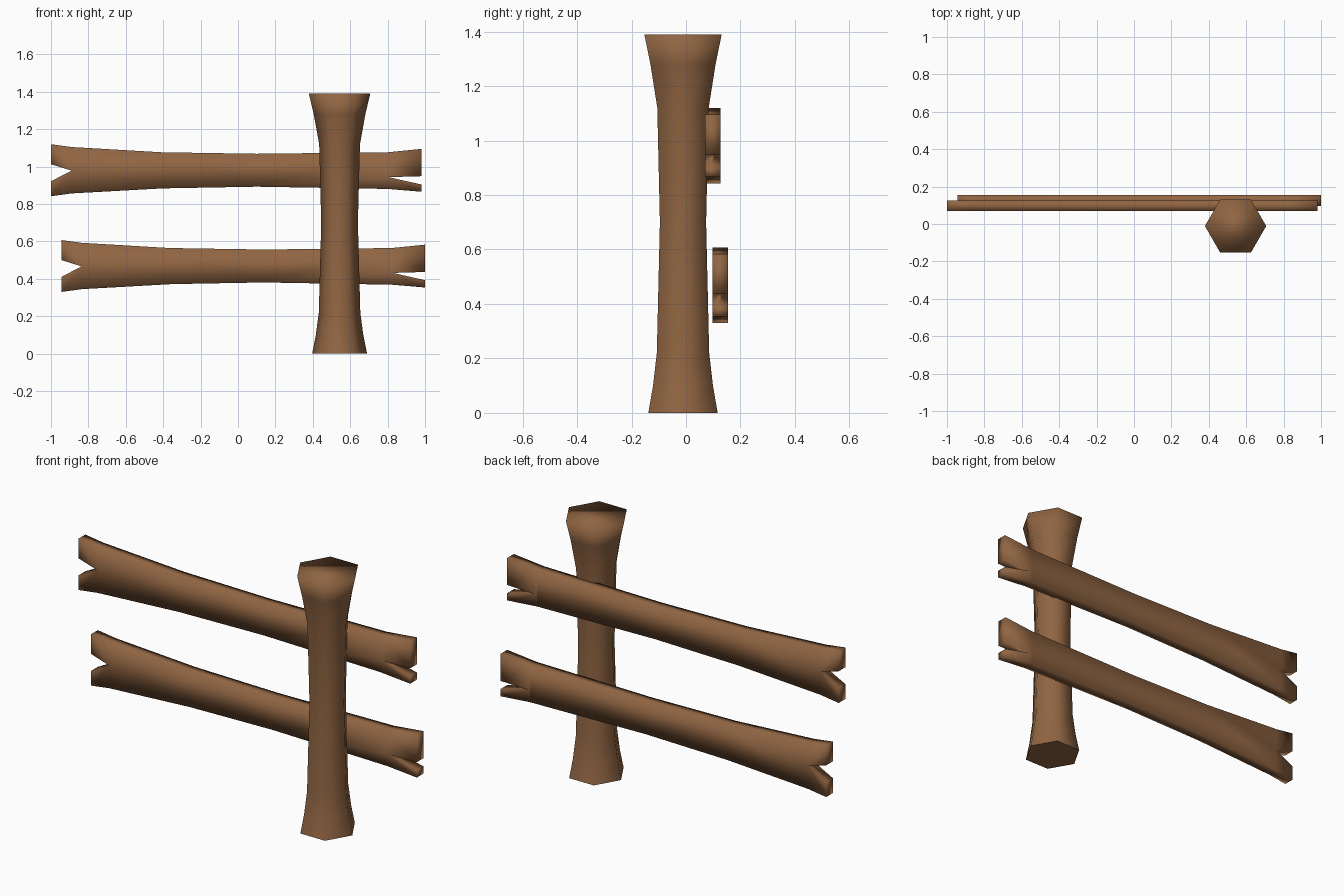
import bpy, bmesh, math

if "Cube" in bpy.data.objects:
    bpy.data.objects.remove(bpy.data.objects["Cube"])

wood = bpy.data.materials.new("brown wood")
wood.diffuse_color = (0.28, 0.13, 0.055, 1)
wood.use_nodes = True
wood.node_tree.nodes["Principled BSDF"].inputs["Base Color"].default_value = wood.diffuse_color


def finish(bm, name):
    bmesh.ops.recalc_face_normals(bm, faces=bm.faces)
    for f in bm.faces:
        f.smooth = True
    me = bpy.data.meshes.new(name)
    bm.to_mesh(me)
    bm.free()
    me.materials.append(wood)
    ob = bpy.data.objects.new(name, me)
    bpy.context.collection.objects.link(ob)
    return ob


# Hexagonal post, flared at both ends: (z, radius)
def make_post(cx, cy):
    profile = [(0, .147), (.1, .127), (.22, .111), (.7, .098),
               (1.12, .109), (1.28, .138), (1.39, .164)]
    bm = bmesh.new()
    rings = [[bm.verts.new((cx + r * math.cos(i * math.pi / 3),
                            cy + r * math.sin(i * math.pi / 3), z))
              for i in range(6)] for z, r in profile]
    for a, b in zip(rings, rings[1:]):
        for i in range(6):
            j = (i + 1) % 6
            bm.faces.new((a[i], a[j], b[j], b[i]))
    base = bm.faces.new(rings[0])
    bm.faces.new(rings[-1])
    for e in base.edges:
        e.smooth = False
    finish(bm, "post")


# Rail: flat board whose ends are split into two prongs
def make_rail(name, x_scale, x_off, z_off, y0, y1):
    top = [(-1, 1.12), (-.89, 1.105), (-.41, 1.077), (.1, 1.069), (.8, 1.077), (.98, 1.095)]
    bot = [(-1, .842), (-.89, .857), (-.4, .884), (.1, .893), (.8, .881), (.98, .866)]
    notch = [(-1, 1.013), (-.89, .979), (-1, .922), (.98, .949), (.805, .944), (.98, .905)]
    pts = top + bot + notch      # indices: top 0-5, bottom 6-11, notches 12-17
    panels = [(0, 12, 13, 1), (13, 14, 6, 7), (1, 13, 7, 8, 2), (2, 8, 9, 3),
              (3, 9, 10, 16, 4), (4, 16, 15, 5), (16, 10, 11, 17)]
    bm = bmesh.new()
    vs = [bm.verts.new((x * x_scale + x_off, y0, z + z_off)) for x, z in pts]
    faces = [bm.faces.new([vs[i] for i in p]) for p in panels]
    # the panels are moved into a second layer joined by side walls
    ret = bmesh.ops.extrude_face_region(bm, geom=faces, use_keep_orig=True)
    for g in ret["geom"]:
        if isinstance(g, bmesh.types.BMVert):
            g.co.y = y1
    finish(bm, name)


make_post(.543, -.011)
make_rail("upper_rail", 1, 0, 0, .069, .126)
make_rail("lower_rail", .9823, .0373, -.512, .097, .154)
